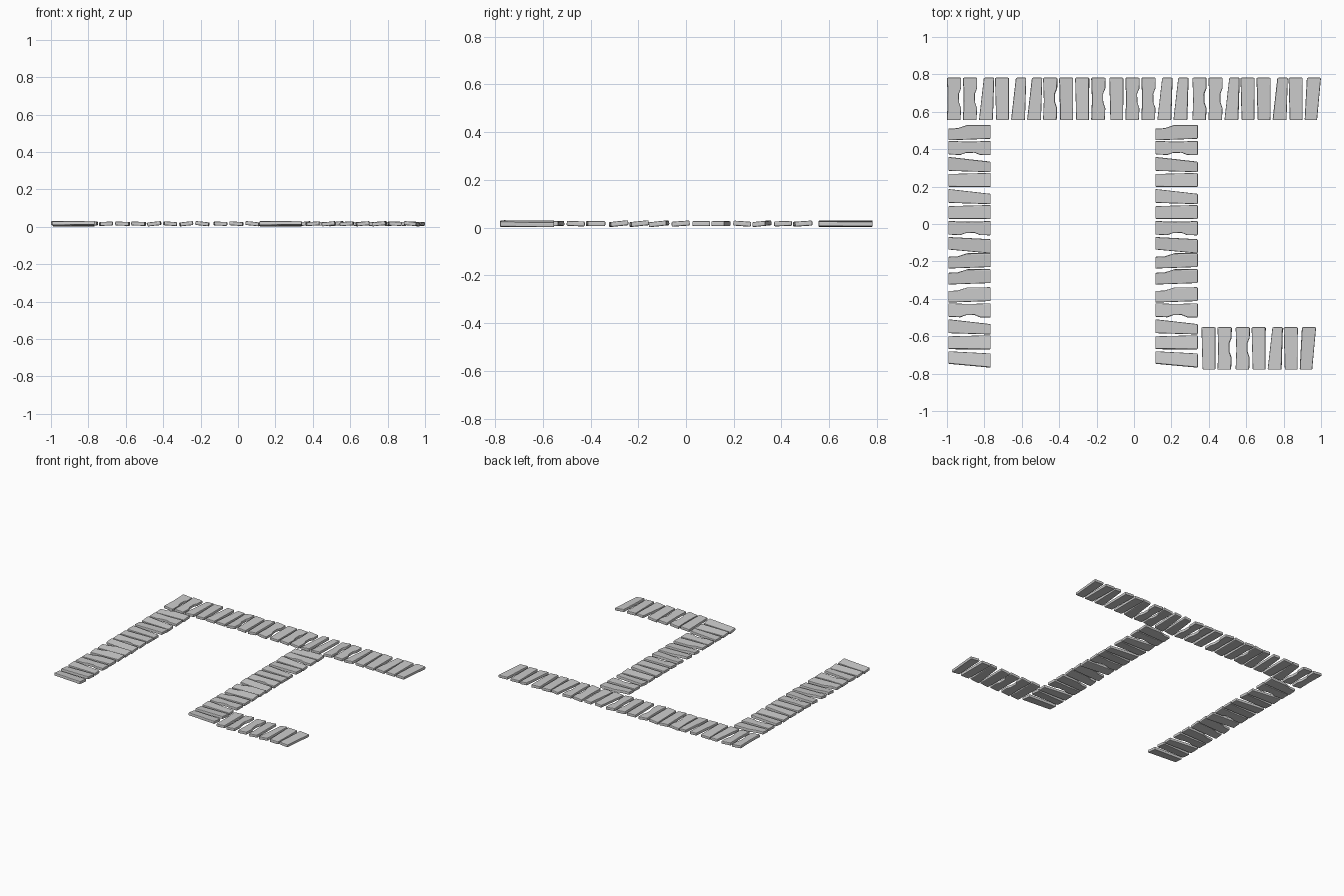
import bpy, bmesh, math, random
from mathutils import Matrix, Vector

if "Cube" in bpy.data.objects:
    bpy.data.objects.remove(bpy.data.objects["Cube"])

random.seed(4)
PITCH, LENGTH, THICK, MID_Z = 0.0857, 0.227, 0.021, 0.0165

# Plank outlines: (across 0..1, along) points for the near edge and far edge
SHAPES = {
    'a': ([(0, .02), (.22, .018), (.45, .001), (1, 0)],
          [(0, .082), (1, .074)]),
    'b': ([(0, 0), (.45, .004), (.65, .003), (1, 0)],
          [(0, .072), (.28, .075), (.42, .064), (.62, .063), (.75, .075), (1, .076)]),
    'c': ([(0, 0), (1, .026)],
          [(0, .074), (1, .081)]),
    'd': ([(0, .006), (1, 0)],
          [(0, .074), (1, .075)]),
    'e': ([(0, 0), (1, .012)],
          [(0, .066), (1, .087)]),
}


def add_plank(bm, kind, start, tilt, matrix):
    near, far = SHAPES[kind]
    outline = near + far[::-1]
    place = (matrix @ Matrix.Translation((0, start + .04, MID_Z))
             @ Matrix.Rotation(tilt, 4, 'X'))
    rings = [[bm.verts.new(place @ Vector((q * LENGTH, p - .04, z))) for q, p in outline]
             for z in (-THICK / 2, THICK / 2)]
    low, high = rings
    n = len(outline)
    bm.faces.new(low[::-1])
    bm.faces.new(high)
    for i in range(n):
        j = (i + 1) % n
        bm.faces.new((low[i], low[j], high[j], high[i]))


def walkway(name, groups, gaps, matrix):
    # A row of planks laid along local +y, with wider gaps between groups
    bm = bmesh.new()
    start = 0
    for group, gap in zip(groups.split(), gaps):
        start += gap
        for kind in group:
            tilt = math.radians(random.choice((-6, -4, -2, 0, 2, 4, 6)))
            add_plank(bm, kind, start, tilt, matrix)
            start += PITCH
    bmesh.ops.recalc_face_normals(bm, faces=bm.faces)
    mesh = bpy.data.meshes.new(name)
    bm.to_mesh(mesh)
    bm.free()
    obj = bpy.data.objects.new(name, mesh)
    bpy.context.collection.objects.link(obj)
    # Worn, rounded plank edges
    bevel = obj.modifiers.new("worn_edges", 'BEVEL')
    bevel.width, bevel.segments = .005, 2
    bevel.limit_method, bevel.angle_limit = 'ANGLE', math.radians(50)


def row_down(x, y):   # runs toward -y, planks extend to +x
    return Matrix.Translation((x, y, 0)) @ Matrix.Diagonal((1, -1, 1, 1))


def row_right(x, y):  # runs toward +x, planks extend to +y
    return Matrix(((0, 1, 0, x), (1, 0, 0, y), (0, 0, 1, 0), (0, 0, 0, 1)))


# Two long side walkways
for name, x in (("left_walkway", -.993), ("middle_walkway", .114)):
    random.seed(4)
    walkway(name, "abcdcdbeaa abcde", (0, .011), row_down(x, .53))

# Back walkway and short front walkway
walkway("back_walkway", "bbcdccbddb dbbcc bbcddcde", (0, .011, .016), row_right(-1, .555))
walkway("front_walkway", "db bdcde", (0, .011), row_right(.361, -.779))
